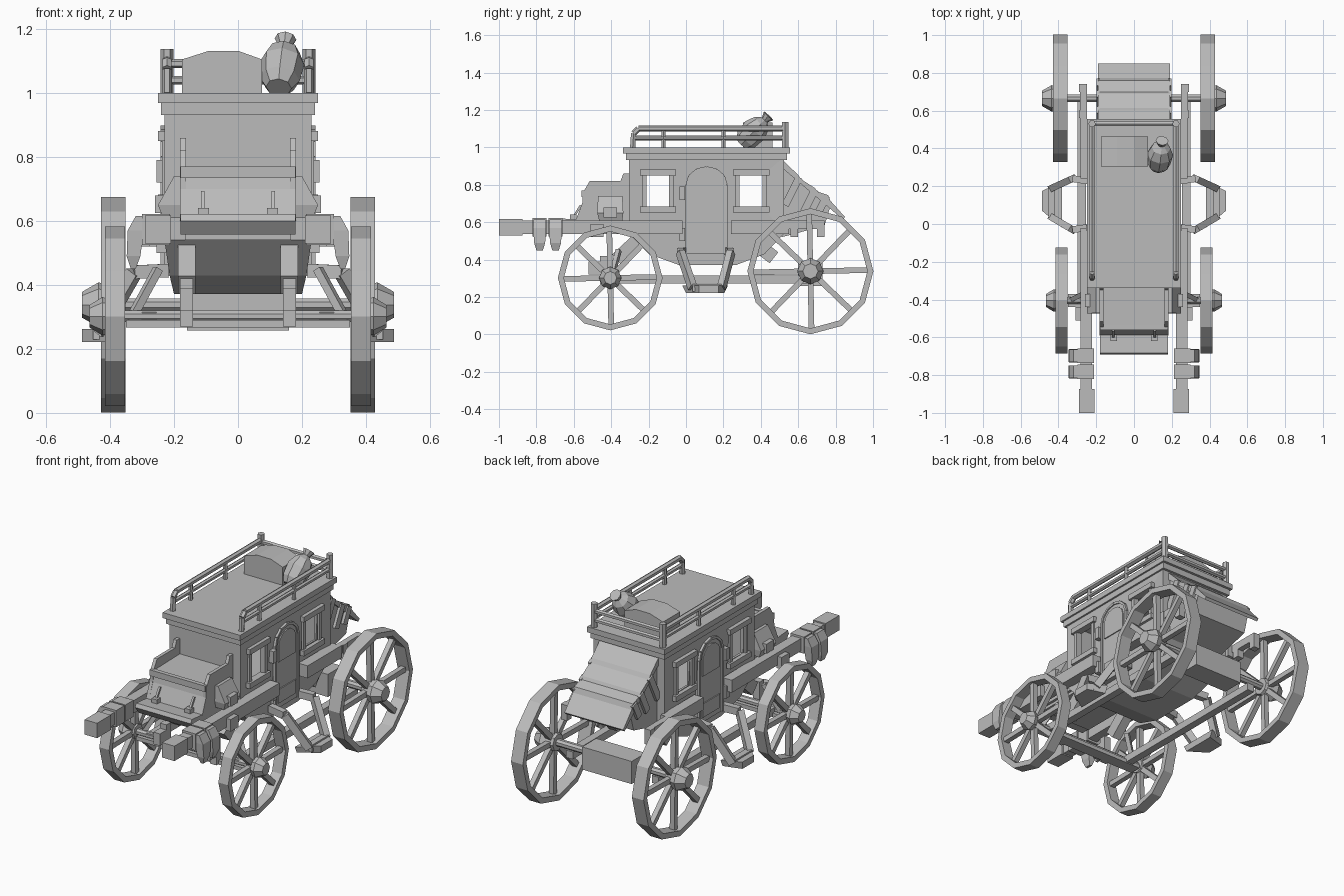
import bpy, bmesh, math
from mathutils import Vector

if "Cube" in bpy.data.objects:
    bpy.data.objects.remove(bpy.data.objects["Cube"])

grey = bpy.data.materials.new("plain grey")
grey.diffuse_color = (0.5, 0.5, 0.5, 1)
grey.use_nodes = True
grey.node_tree.nodes["Principled BSDF"].inputs["Base Color"].default_value = grey.diffuse_color


def finish(name, bm):
    bmesh.ops.recalc_face_normals(bm, faces=bm.faces)
    me = bpy.data.meshes.new(name)
    bm.to_mesh(me)
    bm.free()
    me.materials.append(grey)
    ob = bpy.data.objects.new(name, me)
    bpy.context.collection.objects.link(ob)
    return ob


def loft(name, rings, closed=False):
    """Skin equal-length rings of points; cap the ends unless closed."""
    bm = bmesh.new()
    vs = [[bm.verts.new(p) for p in r] for r in rings]
    n = len(vs[0])
    pairs = list(zip(vs, vs[1:])) + ([(vs[-1], vs[0])] if closed else [])
    for a, b in pairs:
        for i in range(n):
            bm.faces.new((a[i], a[(i + 1) % n], b[(i + 1) % n], b[i]))
    if not closed:
        bm.faces.new(vs[0])
        bm.faces.new(vs[-1])
    return finish(name, bm)


def prism(name, yz, x0, x1):
    return loft(name, [[(x, y, z) for y, z in yz] for x in (x0, x1)])


def box(name, x0, x1, y0, y1, z0, z1):
    return prism(name, [(y0, z0), (y1, z0), (y1, z1), (y0, z1)], x0, x1)


def bar(name, p, q, w, h=None, n=4):
    """Straight bar from p to q, w wide and h deep."""
    p, q, h = Vector(p), Vector(q), h or w
    d = (q - p).normalized()
    u = d.cross(Vector((0, 0, 1) if abs(d.z) < 0.9 else (1, 0, 0))).normalized()
    v = d.cross(u)
    k = 0.5 / math.cos(math.pi / n)
    ang = [math.tau * (i + 0.5) / n for i in range(n)]
    return loft(name, [[c + u * (w * k * math.cos(a)) + v * (h * k * math.sin(a)) for a in ang]
                       for c in (p, q)])


def path(name, pts, w, n=6):
    for p, q in zip(pts, pts[1:]):
        bar(name, p, q, w, n=n)


def lathe_x(name, prof, cy, cz, n, closed=False):
    """Turn (x, radius) points about a sideways axle."""
    return loft(name, [[(x, cy + r * math.cos(math.tau * i / n), cz + r * math.sin(math.tau * i / n))
                        for i in range(n)] for x, r in prof], closed)


# Wheels: twelve-sided rims, eight spokes, tapered hubs
def wheel(label, s, cy, cz, r, x0, x1, hub, tip):
    lathe_x(label + "_rim", [(s * x0, r), (s * x1, r), (s * x1, r - .032), (s * x0, r - .032)],
            cy, cz, 12, True)
    lathe_x(label + "_hub", [(s * (x0 + .008), hub * .7), (s * (x1 + .008), hub), (s * tip, hub * .58)],
            cy, cz, 8)
    xm = s * (x0 + x1) / 2
    for i in range(8):
        a = math.tau * i / 8 + .02
        c, t = math.cos(a), math.sin(a)
        bar(label + "_spoke", (xm, cy + c * .04, cz + t * .04),
            (xm, cy + c * (r - .03), cz + t * (r - .03)), .03)


for s in (-1, 1):
    wheel("rear_wheel", s, .665, .338, .337, .352, .428, .07, .487)
    wheel("front_wheel", s, -.405, .302, .28, .353, .416, .06, .465)
bar("rear_axle", (-.37, .665, .338), (.37, .665, .338), .04, n=8)
bar("front_axle", (-.37, -.405, .302), (.37, -.405, .302), .036, n=8)

# Undercarriage
box("rear_axle_box", -.16, .16, .6, .73, .258, .39)
box("front_cross_beam", -.35, .35, -.44, -.37, .267, .29)
for s in (-1, 1):
    box("chassis_rail", s * .255, s * .3, -.42, .68, .272, .315)
    bar("chassis_strut", (s * .34, -.405, .285), (s * .25, -.36, .45), .025)
    box("front_hanger", s * .14, s * .182, -.46, -.42, .27, .42)
    box("front_bolster", s * .14, s * .182, -.52, -.43, .32, .39)
    bar("front_brace", (s * .16, -.37, .40), (s * .16, -.24, .52), .055, .075)
    bar("rear_brace", (s * .16, .47, .41), (s * .16, .33, .52), .055, .075)
    box("rear_post", s * .25, s * .29, .56, .6, .52, .61)
    box("rear_post", s * .25, s * .29, .70, .74, .52, .61)
    box("rear_beam_end", s * .25, s * .285, .55, .74, .565, .61)
    box("front_post", s * .275, s * .31, -.51, -.44, .52, .59)

# Cabin shell, narrowing below the side beams, with window openings right through
outline = [(-.305, .95), (-.305, .54), (-.2, .43), (-.04, .372), (.27, .372), (.42, .43), (.525, .54), (.525, .95)]
cabin = prism("cabin", outline, -.23, .23)
for v in cabin.data.vertices:
    if v.co.z < .5:
        v.co.x *= .93 if v.co.z > .4 else .87


def cut(ob, cutter):
    cutter.hide_render = True
    cutter.hide_viewport = True
    m = ob.modifiers.new("opening", 'BOOLEAN')
    m.operation, m.object, m.solver = 'DIFFERENCE', cutter, 'EXACT'


cut(cabin, box("cabin_hollow_cutter", -.205, .205, -.28, .5, .56, .93))
for y0, y1 in ((-.212, -.09), (.285, .41)):
    cut(cabin, box("window_cutter", -.4, .4, y0, y1, .68, .853))
    for s in (-1, 1):
        for z in (.652, .85):
            box("window_ledge", s * .225, s * .25, y0 - .035, y1 + .037, z, z + .031)
        for y in (y0 - .022, y1):
            box("window_side", s * .225, s * .238, y, y + .022, .68, .853)

# Roof
box("roof_trim", -.24, .24, -.322, .54, .932, .97)
box("roof_slab", -.25, .25, -.338, .555, .968, 1.0)

# Doors with arched surround and hinges
arch = [(.11 - .105 * math.cos(math.pi * i / 6), .80 + .092 * math.sin(math.pi * i / 6)) for i in range(7)]
door = [(.005, .43)] + arch + [(.215, .43)]
inner = [(.11 + (y - .11) * .75, .795 + (z - .795) * .7) for y, z in arch]
for s in (-1, 1):
    prism("door", door, s * .18, s * .236)
    for p, q in zip(door, door[1:]):
        bar("door_surround", (s * .236, *p), (s * .236, *q), .014)
    prism("door_arch_panel", [(.031, .70)] + inner + [(.189, .70)], s * .23, s * .242)
    box("door_lower_panel", s * .2, s * .242, .03, .19, .46, .54)
    for z in (.5, .72):
        box("door_hinge", s * .225, s * .255, -.035, -.005, z, z + .07)

# Side beams running forward into shafts, with end blocks and hanging bags
for s in (-1, 1):
    box("side_beam", s * .222, s * .282, -.88, -.02, .537, .61)
    box("side_beam_rear", s * .222, s * .282, .24, .55, .537, .61)
    box("shaft_end", s * .21, s * .29, -1, -.873, .53, .617)
    for y in (-.82, -.735):
        box("shaft_strap", s * .212, s * .3, y, y + .075, .525, .622)
        loft("shaft_bag", [[(s * a, y + d, z), (s * b, y + d, z), (s * b, y + .075 - d, z), (s * a, y + .075 - d, z)]
                           for a, b, d, z in ((.29, .32, .005, .615), (.295, .345, .003, .57),
                                              (.305, .348, .008, .49), (.32, .335, .02, .45))])

# Folding steps
for s in (-1, 1):
    rim = [(s * .22, -.015, .445), (s * .325, -.03, .44), (s * .435, .035, .25),
           (s * .435, .19, .25), (s * .325, .24, .44), (s * .22, .225, .445)]
    for p, q in zip(rim, rim[1:]):
        bar("step_arm", p, q, .036, .042)
    loft("step_plate", [[(s * .38, -.02 + d, z), (s * .487, .07, z), (s * .487, .175, z), (s * .38, .225 - d, z)]
                        for d, z in ((.02, .222), (0, .262))])

# Driver's seat, footboard and side bags
prism("driver_seat", [(-.30, .54), (-.30, .77), (-.54, .765), (-.553, .70), (-.59, .61), (-.59, .54)], -.165, .165)
prism("footboard", [(-.3, .557), (-.66, .557), (-.692, .6), (-.682, .622), (-.57, .612), (-.3, .612)], -.18, .18)
box("seat_front_edge", -.18, .18, -.56, -.535, .735, .77)
for s in (-1, 1):
    prism("seat_side", [(-.30, .6), (-.30, .86), (-.335, .86), (-.35, .82), (-.515, .82), (-.55, .76),
                        (-.555, .70), (-.59, .61)], s * .162, s * .182)
    bar("seat_strap", (s * .11, -.562, .69), (s * .11, -.6, .63), .012)
    box("boot_toe", s * .09, s * .125, -.62, -.585, .61, .64)
    loft("side_bag", [[(s * .17, y0, z), (s * x, y0, z), (s * x, y1, z), (s * .17, y1, z)]
                      for x, y0, y1, z in ((.235, -.465, -.34, .61), (.25, -.475, -.335, .65), (.2, -.47, -.34, .74))])
    box("side_bag_flap", s * .2, s * .26, -.44, -.37, .625, .68)

# Rear luggage boot under a sloping strapped cover
prism("rear_boot", [(.51, .9), (.58, .86), (.77, .68), (.74, .58), (.51, .52)], -.18, .18)
prism("boot_cover", [(.52, .93), (.60, .852), (.615, .83), (.69, .782), (.70, .765), (.76, .745), (.772, .715),
                     (.85, .628), (.838, .615), (.75, .69), (.52, .885)], -.19, .19)
for s in (-1, 1):
    for y, z, k in ((.605, .84, 1), (.69, .775, .8), (.752, .74, .6)):
        bar("cover_side_strap", (s * .19, y, z), (s * .19, y - .075 * k, z - .15 * k), .016, .04)

# Roof railing
for s in (-1, 1):
    x = s * .222
    path("top_rail", [(x, -.285, 1.0), (x, -.28, 1.075), (x, -.255, 1.1), (x, .53, 1.1)], .028)
    path("middle_rail", [(x, -.28, 1.05), (x, .53, 1.05)], .022)
    for y in (-.12, .2):
        bar("rail_post", (x, y, .99), (x, y, 1.1), .022, n=6)
    bar("rear_rail_post", (x, .53, .99), (x, .53, 1.137), .034, n=6)
for z in (1.04, 1.092):
    bar("rear_rail", (-.222, .53, z), (.222, .53, z), .024, n=6)

# Roof luggage: domed chest and tied sack
top = [(-.175, 1.0), (-.175, 1.105), (-.09, 1.132), (0, 1.132), (.075, 1.105), (.075, 1.0)]
loft("domed_chest", [[(x, y, z) for x, z in top] for y in (.305, .462)])
axis = Vector((.1, .68, .72)).normalized()
u = axis.cross(Vector((1, 0, 0))).normalized()
w = axis.cross(u)
base = Vector((.13, .315, 1.035))
loft("sack", [[base + axis * t + (u * math.cos(a) + w * math.sin(a)) * r
               for a in (math.tau * i / 8 for i in range(8))]
              for t, r in ((-.025, .04), (.01, .062), (.08, .07), (.13, .05), (.155, .02), (.185, .034))])
